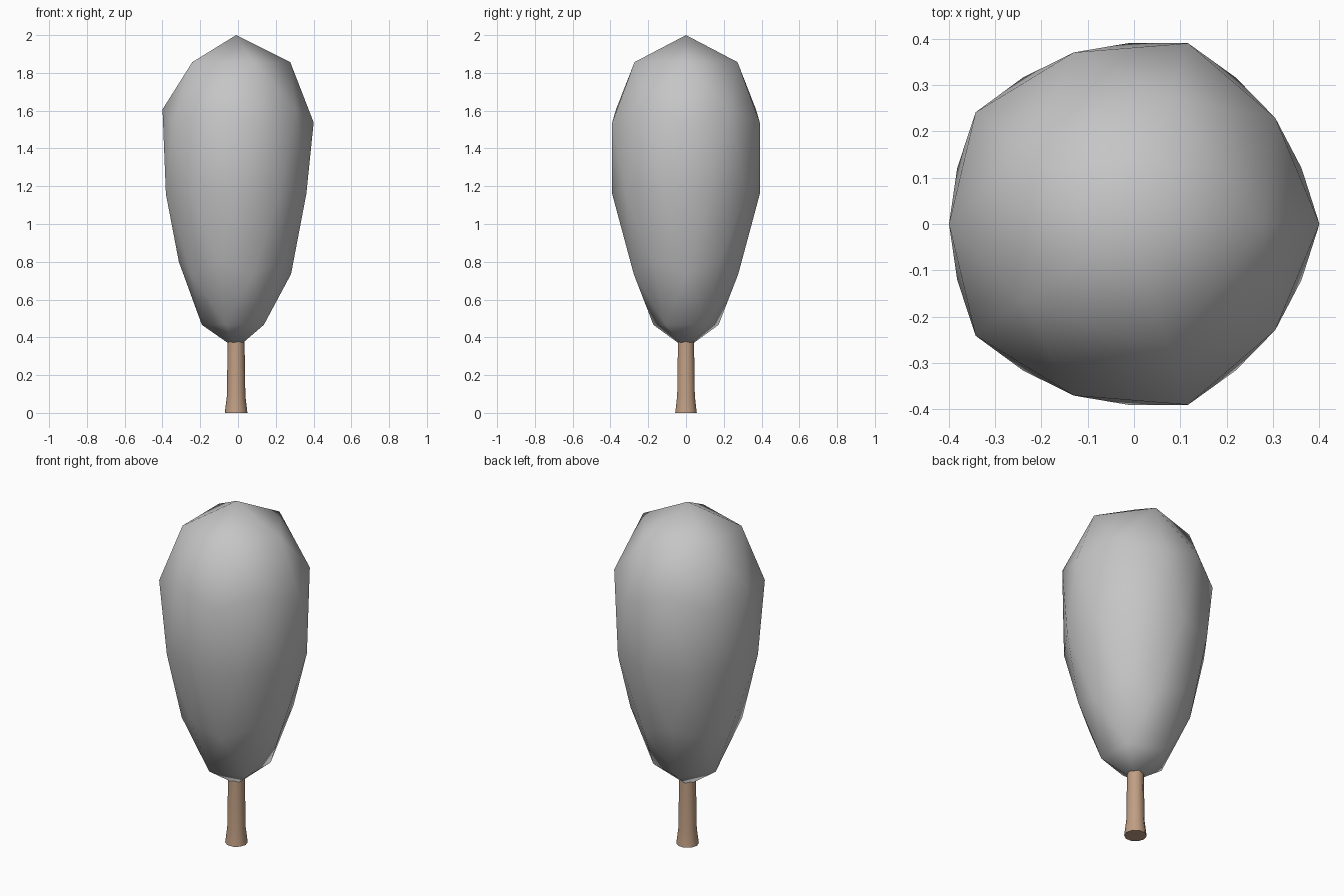
import bpy
import bmesh
import math

cube = bpy.data.objects.get("Cube")
if cube:
    bpy.data.objects.remove(cube, do_unlink=True)

AXIS_X = -0.01


def make_material(name, rgb):
    mat = bpy.data.materials.new(name)
    mat.use_nodes = True
    mat.diffuse_color = (*rgb, 1)
    bsdf = next(n for n in mat.node_tree.nodes if n.type == 'BSDF_PRINCIPLED')
    bsdf.inputs["Base Color"].default_value = (*rgb, 1)
    return mat


def add_object(name, bm, mat):
    mesh = bpy.data.meshes.new(name)
    bm.to_mesh(mesh)
    bm.free()
    mesh.materials.append(mat)
    obj = bpy.data.objects.new(name, mesh)
    obj.location.x = AXIS_X
    bpy.context.collection.objects.link(obj)
    return obj


# Crown: low-poly ball whose rings are stretched and tapered downwards
# Each entry: ring height on the unit ball, final height, radial scale
RINGS = [
    (1.0, 2.0, 0.55), (0.851, 1.857, 0.545), (0.526, 1.607, 0.458),
    (0.447, 1.538, 0.459), (0.0, 1.16, 0.391), (-0.447, 0.80, 0.339),
    (-0.526, 0.735, 0.342), (-0.851, 0.466, 0.345), (-1.0, 0.34, 0.345),
]
bm = bmesh.new()
bmesh.ops.create_icosphere(bm, subdivisions=2, radius=1)
for v in bm.verts:
    _, height, spread = min(RINGS, key=lambda ring: abs(ring[0] - v.co.z))
    v.co = (v.co.x * spread, v.co.y * spread, height)
for f in bm.faces:
    f.smooth = True
add_object("crown", bm, make_material("foliage grey", (0.56, 0.56, 0.56)))

# Trunk: slim column with a flared foot
SIDES = 10
PROFILE = [(0.06, 0), (0.049, 0.09), (0.044, 0.42)]
bm = bmesh.new()
loops = []
for radius, z in PROFILE:
    angles = [math.tau * i / SIDES for i in range(SIDES)]
    loops.append([bm.verts.new((radius * math.cos(a), radius * math.sin(a), z))
                  for a in angles])
for low, high in zip(loops, loops[1:]):
    for i in range(SIDES):
        j = (i + 1) % SIDES
        bm.faces.new((low[i], low[j], high[j], high[i])).smooth = True
bm.faces.new(loops[0][::-1])
bm.faces.new(loops[-1])
for loop in (loops[0], loops[-1]):
    for i in range(SIDES):
        bm.edges.get((loop[i], loop[(i + 1) % SIDES])).smooth = False
add_object("trunk", bm, make_material("bark tan", (0.53, 0.345, 0.23)))
